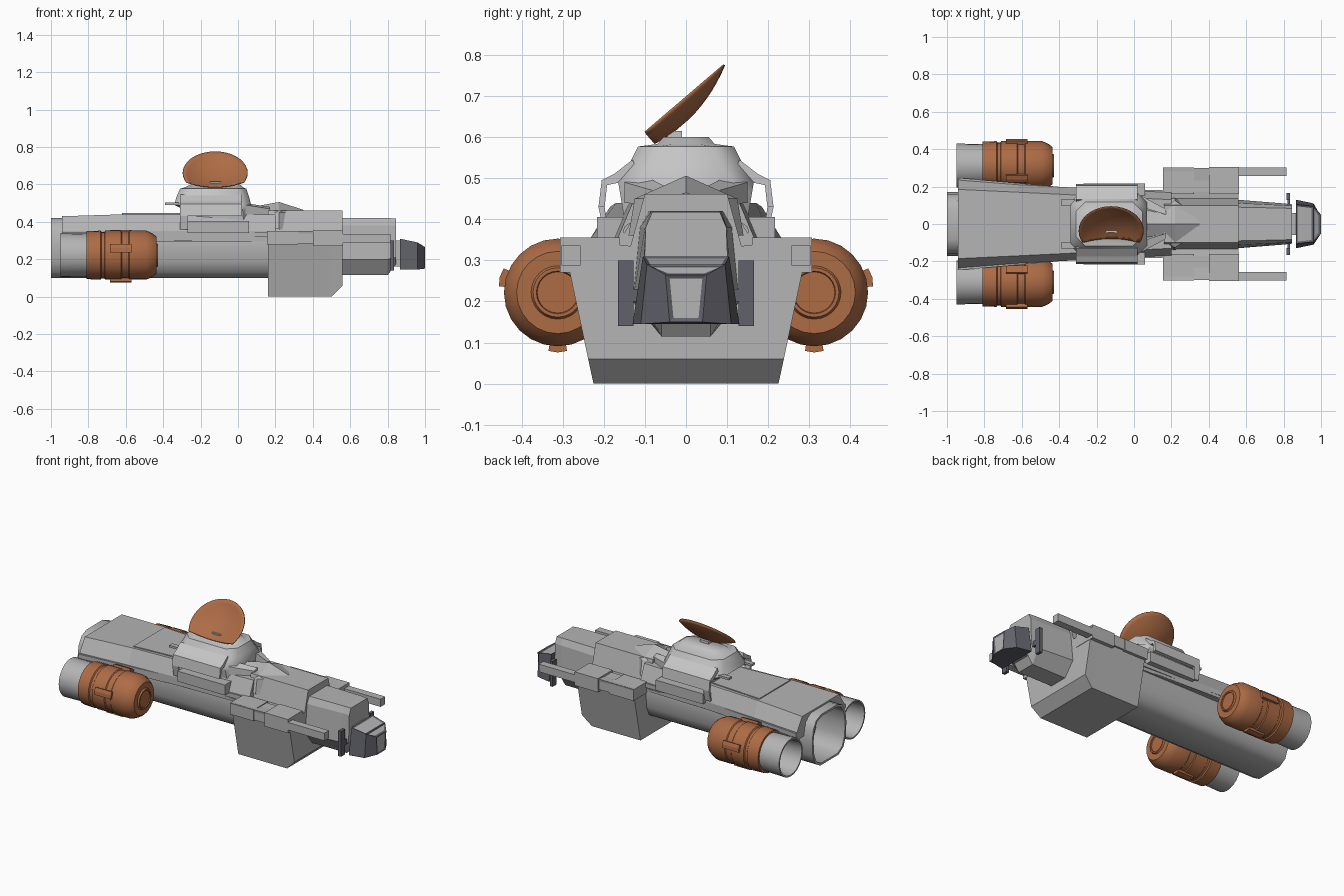
import bpy, bmesh
from math import sin, cos, pi, radians
from mathutils import Vector

cube = bpy.data.objects.get("Cube")
if cube:
    bpy.data.objects.remove(cube, do_unlink=True)


def material(name, r, g, b):
    m = bpy.data.materials.new(name)
    m.use_nodes = True
    m.diffuse_color = (r, g, b, 1)
    m.node_tree.nodes["Principled BSDF"].inputs["Base Color"].default_value = (r, g, b, 1)
    return m


GREY = material("hull grey", 0.46, 0.46, 0.46)
PALE = material("pale grey", 0.56, 0.56, 0.56)
RUST = material("rust orange", 0.42, 0.15, 0.06)
DARK = material("cockpit dark grey", 0.12, 0.12, 0.145)


def finish(name, bm, mats, smooth=None):
    bmesh.ops.recalc_face_normals(bm, faces=bm.faces)
    mesh = bpy.data.meshes.new(name)
    bm.to_mesh(mesh)
    bm.free()
    for m in mats:
        mesh.materials.append(m)
    if smooth:
        for p in mesh.polygons:
            p.use_smooth = True
        mesh.set_sharp_from_angle(angle=radians(smooth))
    ob = bpy.data.objects.new(name, mesh)
    bpy.context.collection.objects.link(ob)
    return ob


def skin(rings, caps=True):
    """Bridge equal-sized rings of points into a closed bmesh."""
    bm = bmesh.new()
    loops = [[bm.verts.new(p) for p in ring] for ring in rings]
    n = len(loops[0])
    for a, b in zip(loops, loops[1:]):
        for i in range(n):
            j = (i + 1) % n
            bm.faces.new((a[i], a[j], b[j], b[i]))
    if caps:
        bm.faces.new(loops[0])
        bm.faces.new(loops[-1])
    return bm


def section(x, half):
    """Mirror a half outline, listed from centre top to centre bottom."""
    other = [(-y, z) for y, z in reversed(half) if y]
    return [(x, y, z) for y, z in list(half) + other]


def hull(name, sections, mat, smooth=None):
    return finish(name, skin([section(x, h) for x, h in sections]), [mat], smooth)


def box(name, x, y, z, mat):
    rings = [[(a, y[0], z[0]), (a, y[1], z[0]), (a, y[1], z[1]), (a, y[0], z[1])] for a in x]
    return finish(name, skin(rings), [mat])


def lathe(name, profile, y, z, mat, sides=24):
    rings = [[(x, y + r * cos(2 * pi * i / sides), z + r * sin(2 * pi * i / sides))
              for i in range(sides)] for x, r in profile]
    return finish(name, skin(rings), [mat], 32)


# Lower hull tube with a hollow main nozzle at the tail
tube = [(0, .42), (.08, .42), (.13, .40), (.16, .35), (.17, .28),
        (.165, .19), (.14, .13), (.09, .10), (0, .10)]
inner = [(y * .92, .26 + (z - .26) * .92) for y, z in tube]
hull("lower_hull", [(.2, tube), (-1, tube), (-1, inner), (-.8, inner)], GREY, 40)

# Tapering upper deck that wraps over the tube
arch = [(.155, .30), (.15, .38), (.1, .419), (0, .419)]
rear = [(0, .43), (.185, .43), (.235, .35), (.235, .30)]
mid = [(0, .44), (.17, .44), (.21, .35), (.21, .30)]
fore = [(0, .44), (.13, .44), (.168, .35), (.168, .30)]


def shell(outline):
    bm_half = outline + arch
    return bm_half


hull("upper_deck", [(-.94, shell(rear)), (-.62, shell(mid)), (.2, shell(fore))], GREY)
hull("deck_plate", [(-.62, [(0, .446), (.155, .446), (.155, .43), (0, .43)]),
                    (-.25, [(0, .446), (.13, .446), (.13, .43), (0, .43)])], GREY)

# Rails along the hull sides
for s, side in ((1, "left"), (-1, "right")):
    for part, z0, z1, grow in (("upper", .318, .345, .012), ("lower", .295, .31, .006)):
        rings = []
        for x, y in ((-.94, .235), (-.3, .178), (.17, .168)):
            o = y + grow
            rings.append([(x, s * (y - .03), z0), (x, s * o, z0), (x, s * o, z1), (x, s * (y - .03), z1)])
        finish(f"{side}_{part}_rail", skin(rings), [GREY])

# Fore block with a keel and chamfered front
top = [(0, .462), (.10, .462), (.135, .335), (.30, .352)]
hull("fore_block", [(.16, top + [(.225, 0), (0, 0)]),
                    (.50, top + [(.225, 0), (0, 0)]),
                    (.56, top + [(.238, .06), (0, .06)])], GREY)

# Ridged saddle above the fore block
hull("saddle_ridge", [(.05, [(0, .47), (.07, .45), (.10, .38), (0, .38)]),
                      (.13, [(0, .49), (.06, .44), (.12, .38), (0, .38)]),
                      (.22, [(0, .506), (.125, .45), (.14, .36), (0, .36)]),
                      (.35, [(0, .464), (.04, .455), (.05, .36), (0, .36)])], GREY)

# Nose section and neck to the cockpit
nose_a = [(0, .42), (.09, .42), (.112, .38), (.13, .2), (.06, .115), (0, .115)]
nose_b = [(0, .42), (.085, .42), (.10, .38), (.11, .2), (.06, .115), (0, .115)]
nose_c = [(0, .418), (.082, .418), (.098, .38), (.105, .21), (.06, .175), (0, .175)]
hull("nose", [(.55, nose_a), (.80, nose_b), (.845, nose_c)], GREY)
box("cockpit_neck", (.82, .88), (-.06, .06), (.16, .30), GREY)

# Cockpit with inset windows on the front and top
bm = skin([section(.865, [(0, .31), (.105, .31), (.13, .145), (0, .145)]),
           section(.96, [(0, .29), (.095, .29), (.11, .145), (0, .145)]),
           section(1.0, [(0, .265), (.05, .265), (.04, .15), (0, .15)])])
bmesh.ops.recalc_face_normals(bm, faces=bm.faces)
bmesh.ops.dissolve_limit(bm, angle_limit=.02, verts=bm.verts, edges=bm.edges)
panes = [f for f in bm.faces if f.normal.x > .9 or (f.normal.z > .8)]
for f in panes:
    bmesh.ops.inset_individual(bm, faces=[f], thickness=.014, depth=-.004)
    f.material_index = 1
finish("cockpit", bm, [DARK, GREY])

# Side sponsons, forward prongs and cockpit shields
for s, side in ((1, "left"), (-1, "right")):
    def pair(name, x, y, z, mat):
        box(f"{side}_{name}", x, (s * y[0], s * y[1]), z, mat)
    pair("sponson_rear", (.155, .32), (.16, .303), (.28, .350), GREY)
    pair("sponson_joint", (.32, .40), (.17, .297), (.285, .345), GREY)
    pair("sponson_front", (.40, .562), (.16, .306), (.27, .356), GREY)
    pair("prong", (.56, .815), (.257, .303), (.288, .336), GREY)
    pair("cockpit_shield", (.815, .835), (.128, .165), (.14, .30), DARK)
    pair("shield_arm", (.82, .835), (.09, .13), (.20, .23), DARK)

# Side engines: cowling, hollow nozzle and raised plates
cowl = [(-.81, .10), (-.81, .128), (-.735, .131), (-.73, .124), (-.715, .124), (-.71, .131),
        (-.625, .131), (-.62, .126), (-.585, .126), (-.58, .131), (-.49, .131), (-.455, .115),
        (-.437, .10), (-.437, .065), (-.428, .06), (-.428, .052), (-.434, .05)]
nozzle = [(-.80, .115), (-.95, .118), (-.95, .109), (-.82, .10)]
for s, side in ((1, "left"), (-1, "right")):
    cy, cz = s * .312, .222
    lathe(f"{side}_engine_cowling", cowl, cy, cz, RUST)
    lathe(f"{side}_engine_nozzle", nozzle, cy, cz, GREY)
    for i, angle in enumerate((15, -90, 120)):
        rings = []
        for x in (-.685, -.57):
            rings.append([(x, cy + s * r * cos(radians(angle + d)), cz + r * sin(radians(angle + d)))
                          for r, d in ((.12, -9), (.144, -9), (.146, 0), (.144, 9), (.12, 9))])
        finish(f"{side}_engine_plate_{i}", skin(rings), [RUST])

# Turret base and rounded body
box("turret_base", (-.27, .06), (-.217, .217), (.34, .405), GREY)


def plan(z, x0, x1, y, c):
    return [(x0 + c, y, z), (x1 - c, y, z), (x1, y - c, z), (x1, c - y, z),
            (x1 - c, -y, z), (x0 + c, -y, z), (x0, c - y, z), (x0, y - c, z)]


finish("turret_body", skin([plan(.40, -.27, .06, .15, .03), plan(.46, -.28, .065, .16, .04),
                            plan(.49, -.34, .07, .165, .05), plan(.53, -.33, .06, .14, .05),
                            plan(.577, -.31, .045, .117, .05), plan(.583, -.29, .03, .07, .04),
                            plan(.600, -.25, .01, .055, .03)]), [PALE], 45)

# Draped skirts, rear legs and small fins on the turret
for s, side in ((1, "left"), (-1, "right")):
    for part, x0, x1, low in (("skirt", -.28, .02, .43), ("leg", -.31, -.27, .36)):
        outline = [(.13, .545), (.175, .51), (.205, .495), (.213, .43), (.198, low),
                   (.188, low), (.198, .43), (.192, .483), (.16, .49), (.12, .52)]
        rings = [[(x, s * y, z) for y, z in outline] for x in (x0, x1)]
        finish(f"{side}_turret_{part}", skin(rings), [PALE])
    box(f"{side}_turret_fin", (-.39, -.31), (s * .10, s * .13), (.49, .503), GREY)
    rings = [[(.04, s * .09, .50), (.04, s * .15, .49), (.04, s * .15, .44), (.04, s * .09, .44)],
             [(.17, s * .05, .48), (.17, s * .08, .47), (.17, s * .08, .44), (.17, s * .05, .44)]]
    finish(f"{side}_turret_brace", skin(rings), [PALE])

# Tilted sensor dish, trimmed along its lower edge
centre = Vector((-.122, -.04, .665))
across, up = Vector((1, 0, 0)), Vector((0, .76, .65))
back = Vector((0, .65, -.76))
R, DEPTH, SIDES = .172, .043, 36
rings = []
for k in range(1, 9):
    t = k / 8
    rings.append([centre + back * DEPTH * (1 - t * t)
                  + R * t * (across * cos(2 * pi * i / SIDES) + up * sin(2 * pi * i / SIDES))
                  for i in range(SIDES)])
bm = skin(rings, caps=False)
bmesh.ops.holes_fill(bm, edges=[e for e in bm.edges if e.is_boundary
                                and (e.verts[0].co - centre).length < R * .5])
bmesh.ops.bisect_plane(bm, geom=bm.verts[:] + bm.edges[:] + bm.faces[:],
                       plane_co=centre - up * .08, plane_no=up, clear_inner=True)
dish = finish("sensor_dish", bm, [RUST], 40)
solid = dish.modifiers.new("thickness", 'SOLIDIFY')
solid.thickness = .005
box("dish_mount", (-.15, -.09), (-.045, -.01), (.59, .615), PALE)
